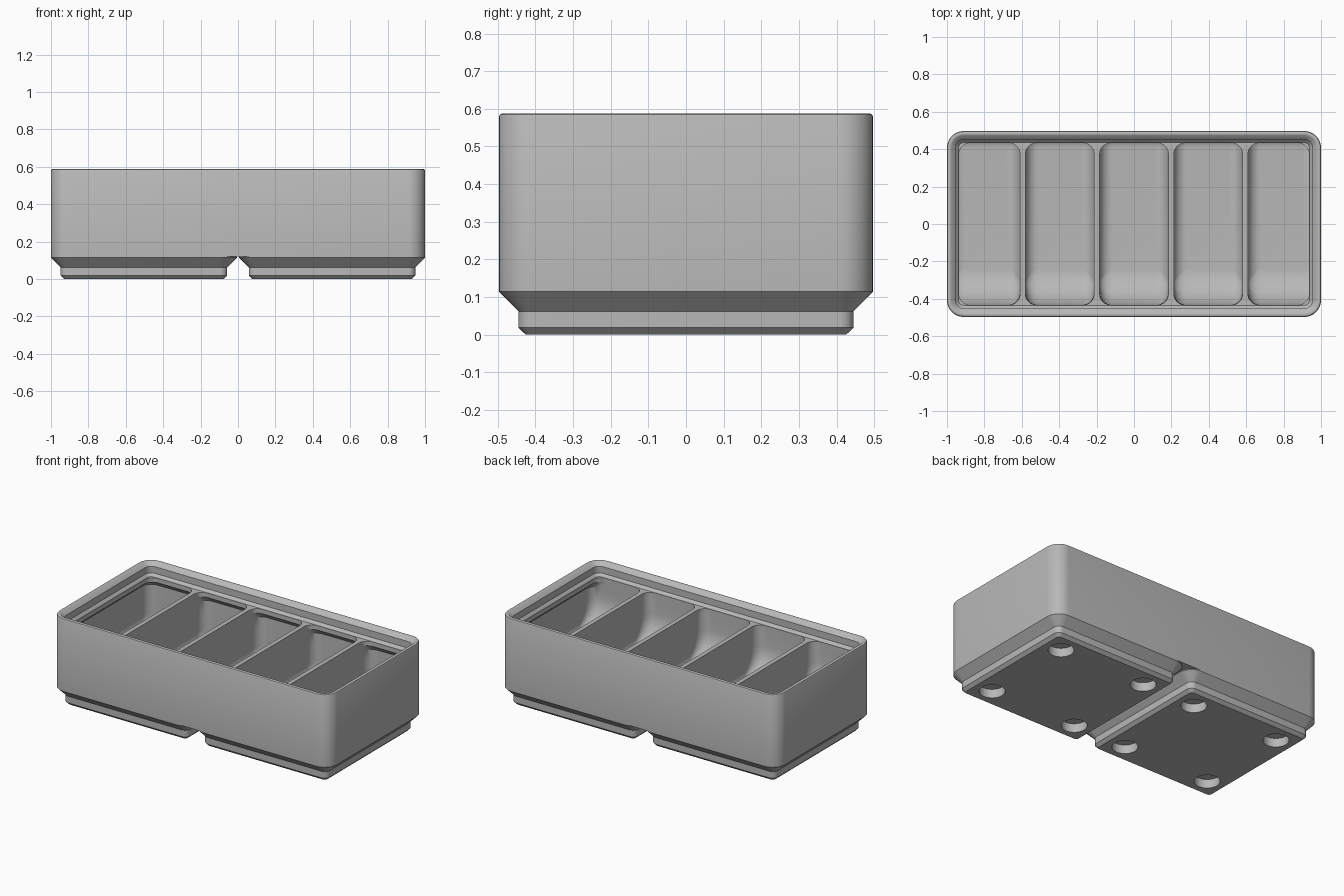
import bpy, bmesh
from math import sin, cos, pi, sqrt, radians

if "Cube" in bpy.data.objects:
    bpy.data.objects.remove(bpy.data.objects["Cube"])

grey = bpy.data.materials.new("plain grey")
grey.use_nodes = True
GREY = (0.48, 0.48, 0.48, 1)
grey.diffuse_color = GREY
grey.node_tree.nodes["Principled BSDF"].inputs["Base Color"].default_value = GREY

HX, HY, R = 1.0, 0.497, 0.09        # outer half sizes and corner radius
PITCH = 0.503                       # foot centre from the middle
WALL, DIVIDER, LIP = 0.023, 0.029, 0.062
FLOOR, DECK = 0.168, 0.503          # compartment floor and divider tops
FILLET, SCOOP = 0.067, 0.2


def ring(bm, x0, x1, y0, y1, r, z, steps=8):
    """Rounded rectangle of vertices at height z."""
    corners = [(x1 - r, y1 - r), (x0 + r, y1 - r), (x0 + r, y0 + r), (x1 - r, y0 + r)]
    verts = []
    for q, (cx, cy) in enumerate(corners):
        for i in range(steps + 1):
            a = pi / 2 * (q + i / steps)
            verts.append(bm.verts.new((cx + r * cos(a), cy + r * sin(a), z)))
    return verts


def loft(bm, rings):
    """Closed solid through a list of rings."""
    n = len(rings[0])
    for a, b in zip(rings, rings[1:]):
        for i in range(n):
            j = (i + 1) % n
            bm.faces.new((a[i], a[j], b[j], b[i]))
    bm.faces.new(rings[0][::-1])
    bm.faces.new(rings[-1])


def make_object(name, bm):
    bmesh.ops.recalc_face_normals(bm, faces=bm.faces[:])
    mesh = bpy.data.meshes.new(name)
    bm.to_mesh(mesh)
    bm.free()
    mesh.materials.append(grey)
    obj = bpy.data.objects.new(name, mesh)
    bpy.context.collection.objects.link(obj)
    return obj


def activate(obj):
    bpy.ops.object.select_all(action='DESELECT')
    obj.select_set(True)
    bpy.context.view_layer.objects.active = obj


def cut(obj, cutter):
    """Subtract the cutter, remove it and smooth the result."""
    cutter.hide_render = True
    mod = obj.modifiers.new("cut", 'BOOLEAN')
    mod.operation, mod.solver, mod.object = 'DIFFERENCE', 'EXACT', cutter
    activate(obj)
    bpy.ops.object.modifier_apply(modifier=mod.name)
    bpy.data.objects.remove(cutter)
    bpy.ops.object.shade_smooth_by_angle(angle=radians(30))


# Box with a stepped stacking lip: (inset, height) from the underside round into the deck
profile = [(0, 0.1195), (0, 0.579), (0.003, 0.585), (0.009, 0.588), (0.017, 0.588),
           (0.023, 0.5855), (0.0455, 0.563), (0.0455, 0.52), (LIP, DECK)]
bm = bmesh.new()
loft(bm, [ring(bm, d - HX, HX - d, d - HY, HY - d, R - d, z) for d, z in profile])
box = make_object("box_body", bm)


def inset(height, radius):
    """How far a round floor edge stands in from its wall."""
    k = max(radius - height, 0)
    return radius - sqrt(max(radius ** 2 - k ** 2, 0))


# Five compartments: rounded floor, front scoop, necked under the lip
bm = bmesh.new()
count = 5
width = (2 * (HX - WALL) - (count - 1) * DIVIDER) / count
heights = sorted({radius * (1 - cos(pi / 2 * i / 8))
                  for radius in (FILLET, SCOOP) for i in range(9)})
neck = LIP + 0.002
for c in range(count):
    x0 = WALL - HX + c * (width + DIVIDER)
    x1 = x0 + width
    y0, y1 = neck - HY, HY - WALL
    rings = []
    for h in heights:
        f, s = inset(h, FILLET), inset(h, SCOOP)
        rings.append(ring(bm, x0 + f, x1 - f, y0 + s, y1 - f,
                          max(FILLET - f, 0.004), FLOOR + h))
    rings.append(ring(bm, x0, x1, y0, y1, FILLET, 0.435))
    left = neck - HX if c == 0 else x0
    right = HX - neck if c == count - 1 else x1
    for z in (0.474, DECK + 0.012):
        rings.append(ring(bm, left, right, y0, HY - neck, 0.06, z))
    loft(bm, rings)
cut(box, make_object("compartment_cutter", bm))

# Two stepped feet, each with four round sockets underneath
foot_profile = [(0.426, 0.019, 0), (0.4455, 0.038, 0.019), (0.4455, 0.038, 0.062),
                (HY, R, 0.114), (HY, R, 0.1195)]
for name, cx in (("right_foot", -PITCH), ("left_foot", PITCH)):
    bm = bmesh.new()
    loft(bm, [ring(bm, cx - h, cx + h, -h, h, r, z) for h, r, z in foot_profile])
    foot = make_object(name, bm)
    bm = bmesh.new()
    for sx in (-1, 1):
        for sy in (-1, 1):
            x, y, r = cx + sx * 0.311, sy * 0.311, 0.076
            loft(bm, [ring(bm, x - r, x + r, y - r, y + r, r * 0.999, z) for z in (-0.02, 0.057)])
    cut(foot, make_object("socket_cutter", bm))
